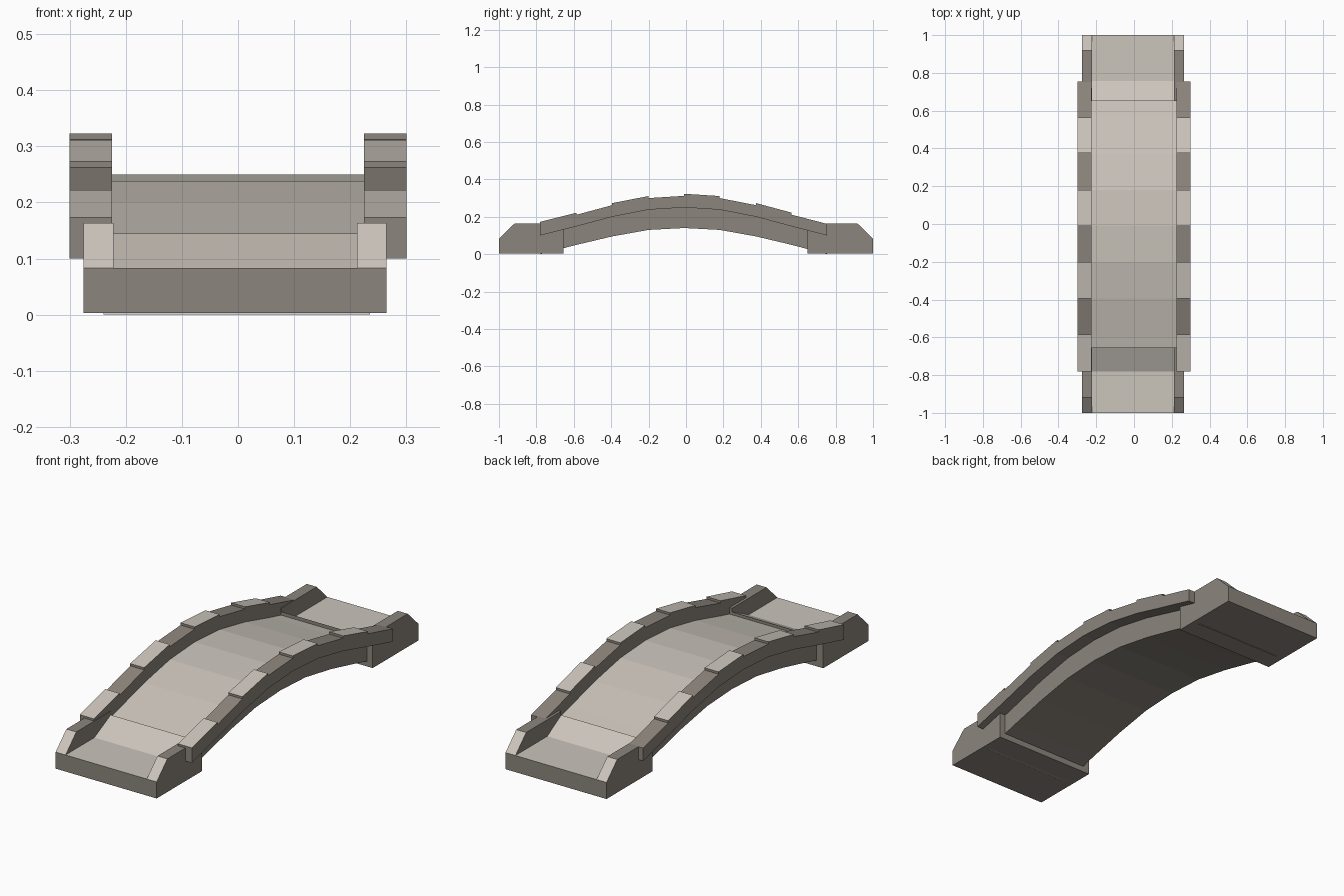
import bpy
import bmesh

if "Cube" in bpy.data.objects:
    bpy.data.objects.remove(bpy.data.objects["Cube"], do_unlink=True)


def make_material(name, colour):
    mat = bpy.data.materials.new(name)
    mat.use_nodes = True
    mat.diffuse_color = (*colour, 1)
    mat.node_tree.nodes["Principled BSDF"].inputs["Base Color"].default_value = (*colour, 1)
    return mat


DARK = make_material("dark stone", (0.265, 0.235, 0.205))
LIGHT = make_material("light stone", (0.60, 0.555, 0.50))


def extrude_profile(name, profile, x0, x1, is_light):
    """Extrude a (y, z) outline along x; is_light picks the pale faces."""
    bm = bmesh.new()
    ends = [[bm.verts.new((x, y, z)) for y, z in profile] for x in (x0, x1)]
    n = len(profile)
    for i in range(n):
        j = (i + 1) % n
        bm.faces.new((ends[0][i], ends[0][j], ends[1][j], ends[1][i]))
    bm.faces.new(ends[0])
    bm.faces.new(ends[1])
    bmesh.ops.recalc_face_normals(bm, faces=bm.faces)
    for face in bm.faces:
        face.material_index = int(is_light(face.normal, face.calc_center_median()))
    # Split the concave end caps cleanly
    caps = [f for f in bm.faces if len(f.verts) > 4]
    bmesh.ops.triangulate(bm, faces=caps)
    mesh = bpy.data.meshes.new(name)
    bm.to_mesh(mesh)
    bm.free()
    mesh.materials.append(DARK)
    mesh.materials.append(LIGHT)
    obj = bpy.data.objects.new(name, mesh)
    bpy.context.collection.objects.link(obj)
    return obj


# Shared arch stations, one per stone joint
STATIONS = [-0.78, -0.585, -0.395, -0.20, -0.01, 0.18, 0.375, 0.565, 0.755]
half = [0.10, 0.149, 0.20, 0.238, 0.25]
DECK = half + half[-2::-1]
half = [0.0, 0.05, 0.095, 0.13, 0.14]
UNDER = half + half[-2::-1]

# Arched deck; its upper corners are tucked beneath the end ramps
top = list(zip(STATIONS, DECK))
top[0] = (-0.69, 0.122)
top[-1] = (0.675, 0.122)
bottom = list(zip(STATIONS, UNDER))
extrude_profile("arched_deck", bottom + top[::-1], -0.24, 0.235,
                lambda n, c: n.z > 0.5)

# Parapets with alternating raised pale blocks and lower dark blocks
parapet = list(zip(STATIONS, DECK))[::-1]
for i in range(len(STATIONS) - 1):
    rise = 0.062 if i % 2 else 0.073
    parapet += [(STATIONS[k], DECK[k] + rise) for k in (i, i + 1)]


def raised_block(n, c):
    for i in range(0, len(STATIONS) - 1, 2):
        if STATIONS[i] < c.y < STATIONS[i + 1]:
            return n.z > 0.5
    return False


for name, x0, x1 in (("right_parapet", -0.30, -0.225), ("left_parapet", 0.225, 0.30)):
    extrude_profile(name, parapet, x0, x1, raised_block)

# End abutments: a ramped slab between two chamfered kerbs
for side, s, ramp_y, inner_y in (("front", -1, 0.78, 0.655), ("back", 1, 0.757, 0.65)):
    slab = [(1, 0.003), (1, 0.083), (ramp_y, 0.083), (inner_y, 0.145), (inner_y, 0.003)]
    extrude_profile(side + "_abutment", [(s * y, z) for y, z in slab],
                    -0.222, 0.212, lambda n, c: n.z > 0.5)
    kerb = [(1, 0.003), (1, 0.083), (0.918, 0.163), (inner_y, 0.163), (inner_y, 0.003)]
    for name, x0, x1 in (("right", -0.275, -0.222), ("left", 0.212, 0.265)):
        extrude_profile(f"{side}_{name}_kerb", [(s * y, z) for y, z in kerb],
                        x0, x1, lambda n, c: 0.3 < n.z < 0.9)
